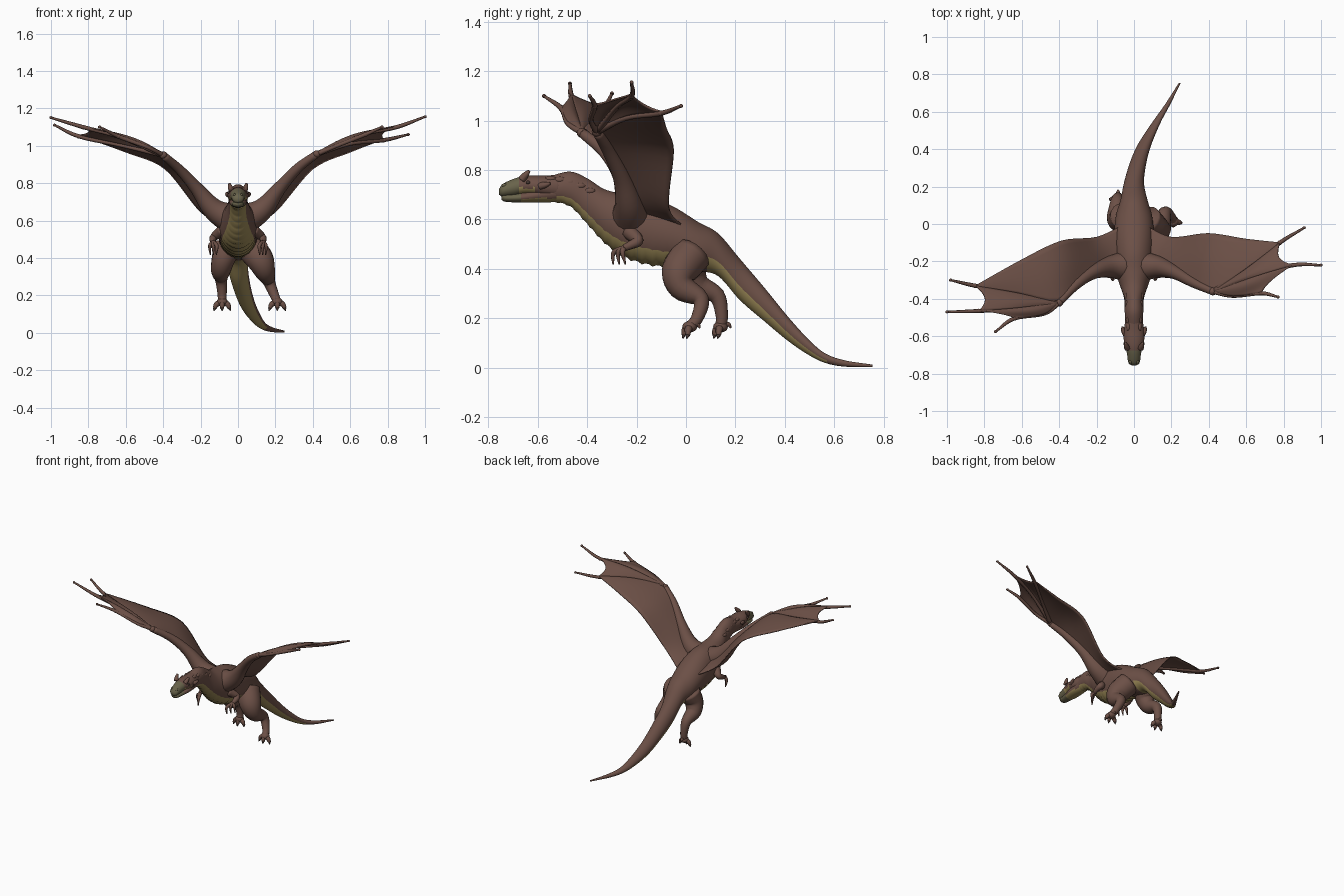
import bpy, bmesh, math
from mathutils import Vector

if "Cube" in bpy.data.objects:
    bpy.data.objects.remove(bpy.data.objects["Cube"])


def material(name, rgb):
    m = bpy.data.materials.new(name)
    m.use_nodes = True
    m.diffuse_color = (*rgb, 1)
    m.node_tree.nodes["Principled BSDF"].inputs["Base Color"].default_value = (*rgb, 1)
    return m


BROWN = material("brown hide", (0.15, 0.08, 0.062))
BELLY = material("yellow belly", (0.33, 0.25, 0.095))
SNOUT = material("olive snout", (0.14, 0.125, 0.07))
CLAW = material("dark claw", (0.07, 0.045, 0.038))


def build(name, verts, faces, mats, rule=None):
    """Make a smooth mesh object; rule(face) gives the material index."""
    bm = bmesh.new()
    vs = [bm.verts.new(v) for v in verts]
    for f in faces:
        bm.faces.new([vs[i] for i in f])
    bmesh.ops.remove_doubles(bm, verts=bm.verts[:], dist=0.00005)
    bmesh.ops.recalc_face_normals(bm, faces=bm.faces[:])
    bm.normal_update()
    for f in bm.faces:
        f.smooth = True
        f.material_index = rule(f) if rule else 0
    mesh = bpy.data.meshes.new(name)
    bm.to_mesh(mesh)
    bm.free()
    for m in mats:
        mesh.materials.append(m)
    obj = bpy.data.objects.new(name, mesh)
    bpy.context.collection.objects.link(obj)
    return obj


def spline(points, steps=5):
    p = [Vector(q) for q in points]
    p = [2 * p[0] - p[1]] + p + [2 * p[-1] - p[-2]]
    out = []
    for a, b, c, d in zip(p, p[1:], p[2:], p[3:]):
        for i in range(steps):
            t = i / steps
            out.append(0.5 * (2 * b + (c - a) * t + (2 * a - 5 * b + 4 * c - d) * t * t
                              + (3 * b - a - 3 * c + d) * t ** 3))
    return out + [p[-2]]


def skin(name, rings, mats, rule=None):
    """Join equal rings of points into a closed surface."""
    n = len(rings[0])
    faces = [(r * n + k, r * n + (k + 1) % n, (r + 1) * n + (k + 1) % n, (r + 1) * n + k)
             for r in range(len(rings) - 1) for k in range(n)]
    last = (len(rings) - 1) * n
    faces += [tuple(range(n)), tuple(range(last, last + n))]
    return build(name, [v for ring in rings for v in ring], faces, mats, rule)


def loft(name, stations, mats, rule, steps=5, sides=24, bands=False):
    """Upright oval sections given as x, y, z, half width, half height."""
    rings = []
    for i, (x, y, z, w, h) in enumerate(spline(stations, steps)):
        ring = []
        for k in range(sides):
            a = math.tau * (k + 0.5) / sides
            s = math.sin(a)
            swell = 1.06 if bands and s < -0.5 and y < 0 and i % 3 == 0 else 1
            ring.append((x + w * math.cos(a), y, z + h * s * swell))
        rings.append(ring)
    return skin(name, rings, mats, rule)


def tube(name, points, radii, mat=BROWN, sides=10, steps=5):
    path = spline([(*p, r) for p, r in zip(points, radii)], steps)
    centres = [Vector(p[:3]) for p in path]
    side, rings, old = None, [], None
    for i, c in enumerate(centres):
        t = (centres[min(i + 1, len(path) - 1)] - centres[max(i - 1, 0)]).normalized()
        side = t.orthogonal().normalized() if old is None else old.rotation_difference(t) @ side
        other, old, r = t.cross(side), t, max(path[i][3], 0.0015)
        rings.append([c + r * (side * math.cos(math.tau * k / sides)
                               + other * math.sin(math.tau * k / sides)) for k in range(sides)])
    return skin(name, rings, [mat])


def ball(name, centre, scale, mat):
    rings = [[Vector((scale[0] * math.sin(p) * math.cos(a), scale[1] * math.sin(p) * math.sin(a),
                      scale[2] * math.cos(p))) + Vector(centre)
              for a in (math.tau * k / 12 for k in range(12))]
             for p in (math.pi * (j + 0.1) / 8.2 for j in range(9))]
    return skin(name, rings, [mat])


# Body from neck to tail tip, with a pale banded underside
body = [(0, -.56, .725, .045, .048), (0, -.47, .724, .05, .07), (0, -.4, .675, .053, .092),
        (0, -.33, .615, .075, .108), (0, -.25, .577, .1, .127), (0, -.15, .555, .107, .137),
        (0, -.05, .53, .107, .122), (0, .05, .49, .096, .1), (0, .13, .457, .072, .087),
        (0, .22, .355, .054, .084), (.02, .32, .253, .045, .068), (.05, .41, .16, .038, .05),
        (.09, .49, .088, .029, .033), (.13, .56, .04, .021, .02), (.18, .64, .017, .014, .013),
        (.245, .755, .007, .005, .005)]


def underside(f):
    c = f.calc_center_median()
    if 0 < c.y < 0.09 or c.y > 0.57:
        return 0
    for a, b in zip(body, body[1:]):
        if a[1] <= c.y < b[1]:
            t = (c.y - a[1]) / (b[1] - a[1])
            mid, half = a[2] + t * (b[2] - a[2]), a[4] + t * (b[4] - a[4])
            return int(c.z < mid - (0.55 if c.y < 0 else 0.36) * half)
    return 0


loft("body", body, [BROWN, BELLY], underside, steps=7, sides=28, bands=True)


# Head: upper skull and lower jaw
def skull_colour(f):
    c = f.calc_center_median()
    if c.y < -0.675:
        return 2
    return int(c.z < 0.728 and c.y < -0.61)


def jaw_colour(f):
    if f.calc_center_median().y < -0.665:
        return 2
    return int(f.normal.z < -0.6)


loft("skull", [(0, -.757, .712, .012, .012), (0, -.742, .718, .03, .026), (0, -.7, .729, .037, .035),
               (0, -.66, .738, .044, .037), (0, -.62, .738, .055, .04), (0, -.57, .733, .055, .045),
               (0, -.51, .73, .046, .052)], [BROWN, BELLY, SNOUT], skull_colour)
loft("lower_jaw", [(0, -.748, .69, .012, .01), (0, -.73, .687, .027, .016), (0, -.68, .688, .034, .019),
                   (0, -.62, .695, .045, .026), (0, -.55, .705, .044, .036), (0, -.5, .71, .04, .035)],
     [BROWN, BELLY, SNOUT], jaw_colour)

for s, label in ((1, "left"), (-1, "right")):
    ball(label + "_eye", (s * .05, -.64, .75), (.007, .009, .007), CLAW)
    ball(label + "_nostril", (s * .018, -.735, .738), (.009, .012, .008), SNOUT)
    tube(label + "_brow_horn", [(s * .036, -.665, .762), (s * .042, -.65, .78), (s * .046, -.635, .797)],
         [.016, .013, .006])
    tube(label + "_cheek_horn", [(s * .045, -.59, .735), (s * .057, -.57, .74), (s * .062, -.55, .747)],
         [.016, .012, .006])
    for i in range(6):
        t = i / 5
        ball(f"{label}_neck_bump_{i}", (s * (.03 + .012 * t), -.55 + .2 * t, .763 - .075 * t * t),
             (.012, .024, .013), BROWN)

    # Small forearm and its hooked fingers
    wrist = Vector((s * .132, -.25, .485))
    tube(label + "_forearm", [(s * .08, -.23, .55), (s * .125, -.195, .515), (s * .135, -.22, .498), wrist],
         [.032, .023, .018, .014])
    for i in (-1, 0, 1):
        tip = wrist + Vector((s * i * .016, -.02 + i * .025, -.068))
        knuckle = wrist + Vector((s * i * .018, -.025 + i * .018, -.02))
        tube(f"{label}_finger_{i + 2}", [wrist, knuckle, tip], [.012, .01, .003], sides=7)

# Hind legs, each in its own pose
legs = {
    "left": ([(.065, .025, .46), (.118, -.025, .39), (.145, -.015, .325), (.165, .06, .275),
              (.195, .045, .2), (.21, .015, .165)], [.08, .074, .055, .034, .025, .023]),
    "right": ([(-.055, .04, .46), (-.08, .02, .39), (-.092, .05, .33), (-.09, .125, .29),
               (-.085, .145, .21), (-.085, .14, .165)], [.075, .062, .052, .034, .025, .023]),
}
for label, (path, radii) in legs.items():
    tube(label + "_leg", path, radii, sides=16)
    foot = Vector(path[-1])
    ball(label + "_foot", foot, (.03, .03, .023), BROWN)
    for i in (-1, 0, 1):
        mid = foot + Vector((i * .028, -.018 + abs(i) * .012, -.012))
        end = foot + Vector((i * .04, -.024 + abs(i) * .016, -.034))
        tube(f"{label}_toe_{i + 2}", [foot, mid, end], [.018, .015, .01], sides=8)
        tube(f"{label}_toe_claw_{i + 2}", [end, end + Vector((i * .004, -.004, -.014))],
             [.009, .002], CLAW, 7, 2)
    tube(label + "_back_toe", [foot, foot + Vector((0, .03, .01)), foot + Vector((0, .042, -.005))],
         [.014, .01, .003], sides=8)

# Wings: arm bones, three long fingers and the trailing edge, x measured outward
wings = {
    "left": (1, dict(
        arm=[(.03, -.225, .605), (.13, -.23, .66), (.22, -.26, .77), (.32, -.315, .88), (.42, -.36, .955)],
        rear=[(.42, -.36, .955), (.6, -.24, 1.01), (.78, -.1, 1.03), (.91, -.02, 1.06)],
        middle=[(.42, -.36, .955), (.65, -.28, 1.055), (.85, -.22, 1.1), (1, -.22, 1.155)],
        front=[(.42, -.36, .955), (.53, -.385, 1.0), (.68, -.37, 1.06), (.77, -.39, 1.1)],
        trail=[(.05, .0, .555), (.2, -.07, .64), (.4, -.05, .87), (.6, -.08, .96), (.78, -.1, 1.03)])),
    "right": (-1, dict(
        arm=[(.03, -.225, .605), (.13, -.23, .66), (.22, -.26, .77), (.31, -.325, .87), (.4, -.42, .95)],
        rear=[(.4, -.42, .95), (.62, -.37, 1.0), (.85, -.33, 1.05), (.98, -.3, 1.11)],
        middle=[(.4, -.42, .95), (.63, -.45, 1.045), (.83, -.465, 1.1), (1, -.47, 1.15)],
        front=[(.4, -.42, .95), (.48, -.48, .99), (.64, -.505, 1.05), (.74, -.575, 1.1)],
        trail=[(.05, .0, .555), (.2, -.07, .64), (.39, -.09, .87), (.6, -.19, .96), (.85, -.33, 1.05)])),
}


def sample(curve, u):
    f = u * (len(curve) - 1)
    i = min(int(f), len(curve) - 2)
    return curve[i].lerp(curve[i + 1], f - i)


def membrane(name, a, b, notch, nu=24, nv=10):
    """Skin stretched over two curves with a scalloped outer edge."""
    verts = []
    for i in range(nu + 1):
        for j in range(nv + 1):
            v = j / nv
            u = i / nu * (1 - notch * 4 * v * (1 - v))
            p = sample(a, u).lerp(sample(b, u), v)
            p.z += 0.007 + 0.014 * math.sin(math.pi * v) * math.sin(math.pi * u)
            verts.append(p)
    w = nv + 1
    faces = [(i * w + j, i * w + j + 1, (i + 1) * w + j + 1, (i + 1) * w + j)
             for i in range(nu) for j in range(nv)]
    obj = build(name, verts, faces, [BROWN])
    mod = obj.modifiers.new("thickness", "SOLIDIFY")
    mod.thickness, mod.offset = 0.007, 0


for label, (s, parts) in wings.items():
    w = {k: [(s * x, y, z) for x, y, z in pts] for k, pts in parts.items()}
    tube(label + "_wing_arm", w["arm"], [.085, .059, .036, .026, .02], sides=16)
    ball(label + "_wing_wrist", w["arm"][-1], (.022, .022, .02), BROWN)
    for finger in ("rear", "middle", "front"):
        tube(f"{label}_wing_{finger}_finger", w[finger], [.014, .01, .011, .006], sides=8)
        ball(f"{label}_wing_{finger}_tip", w[finger][-1], (.009, .008, .008), BROWN)
        ball(f"{label}_wing_{finger}_knuckle", w[finger][2], (.014, .012, .012), BROWN)
    rear, mid, front = (spline(w[k][:3]) for k in ("rear", "middle", "front"))
    membrane(label + "_inner_membrane", spline(w["arm"] + w["rear"][1:3]), spline(w["trail"]), 0)
    membrane(label + "_rear_membrane", rear, mid, 0.1)
    membrane(label + "_front_membrane", mid, front, 0.08)
